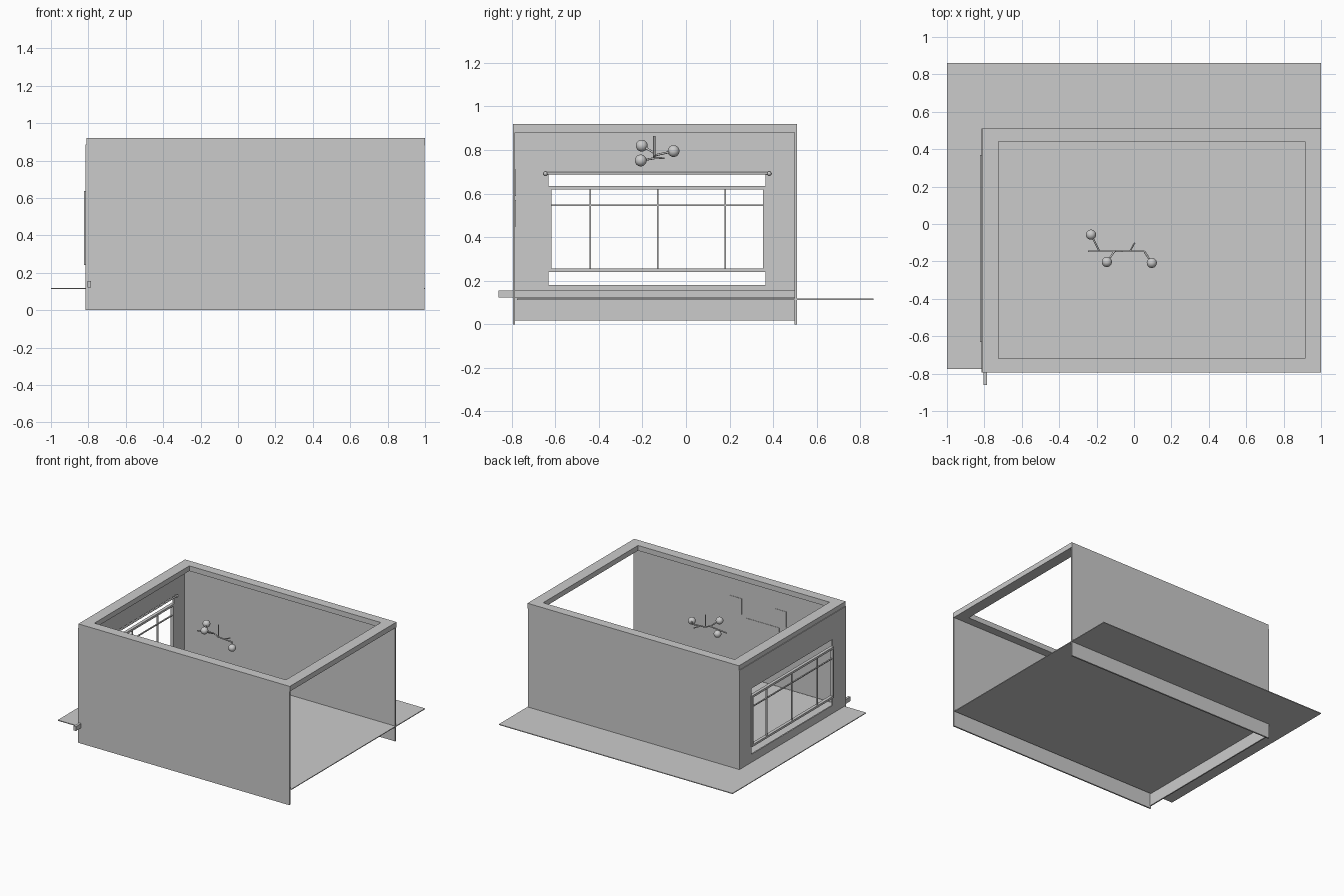
import bpy, bmesh
from mathutils import Vector

if "Cube" in bpy.data.objects:
    bpy.data.objects.remove(bpy.data.objects["Cube"])


def finish(name, bm, smooth=False):
    bmesh.ops.recalc_face_normals(bm, faces=bm.faces)
    for f in bm.faces:
        f.smooth = smooth
    me = bpy.data.meshes.new(name)
    bm.to_mesh(me)
    bm.free()
    ob = bpy.data.objects.new(name, me)
    bpy.context.collection.objects.link(ob)
    return ob


def box(name, x, y, z):
    bm = bmesh.new()
    bmesh.ops.create_cube(bm, size=1)
    for v in bm.verts:
        v.co = [(r[0] + r[1]) / 2 + c * (r[1] - r[0]) for c, r in zip(v.co, (x, y, z))]
    return finish(name, bm)


def ring(name, place, outer, inner, depth):
    """Rectangular frame; rectangles are (u0, u1, v0, v1)."""
    bm = bmesh.new()
    loops = []
    for d in depth:
        for u0, u1, v0, v1 in (outer, inner):
            corners = [(u0, v0), (u1, v0), (u1, v1), (u0, v1)]
            loops.append([bm.verts.new(place(u, v, d)) for u, v in corners])
    ob, ib, ot, it = loops
    for a, b in ((ob, ib), (ot, it), (ob, ot), (ib, it)):
        for i in range(4):
            j = (i + 1) % 4
            bm.faces.new((a[i], a[j], b[j], b[i]))
    return finish(name, bm)


def rod(name, a, b, r=0.005, n=12):
    a, b = Vector(a), Vector(b)
    bm = bmesh.new()
    bmesh.ops.create_cone(bm, cap_ends=True, segments=n, radius1=r, radius2=r,
                          depth=(b - a).length)
    ob = finish(name, bm)
    for p in ob.data.polygons:
        p.use_smooth = len(p.vertices) == 4
    ob.location = (a + b) / 2
    ob.rotation_euler = (b - a).to_track_quat('Z', 'Y').to_euler()
    return ob


def ball(name, c, r):
    bm = bmesh.new()
    bmesh.ops.create_uvsphere(bm, u_segments=32, v_segments=16, radius=r)
    finish(name, bm, True).location = c


def on_x(u, v, d):
    return (d, u, v)


def on_z(u, v, d):
    return (u, v, d)


# Floor and the two long walls
box("floor", (-1, 1), (-0.775, 0.86), (0.112, 0.118))
box("front_wall", (-0.815, 0.997), (-0.795, -0.784), (0.005, 0.885))
box("back_wall", (-0.815, 0.997), (0.498, 0.51), (0.005, 0.885))
box("front_wall_foot", (-0.815, 0.997), (-0.795, -0.784), (0, 0.005))
box("back_wall_foot", (-0.815, 0.997), (0.498, 0.51), (0, 0.005))

# Left wall with its window opening, and the open ceiling border
ring("window_wall", on_x, (-0.784, 0.498, 0.018, 0.885),
     (-0.63, 0.366, 0.18, 0.69), (-0.815, -0.805))
ring("ceiling_border", on_z, (-0.81, 1, -0.795, 0.51),
     (-0.725, 0.915, -0.72, 0.44), (0.88, 0.92))

# Skirting bar projecting past the front corner
box("skirting", (-0.805, -0.786), (-0.86, 0.498), (0.122, 0.156))

# Window frame and glazing bars
ring("window_frame", on_x, (-0.632, 0.368, 0.24, 0.636),
     (-0.618, 0.354, 0.256, 0.62), (-0.824, -0.8))
for y in (-0.44, -0.13, 0.18):
    box("window_mullion", (-0.82, -0.808), (y - 0.003, y + 0.003), (0.24, 0.62))
box("window_transom", (-0.819, -0.809), (-0.62, 0.356), (0.542, 0.549))

# Curtain rail with end knobs
rod("curtain_rail", (-0.79, -0.645, 0.693), (-0.79, 0.385, 0.693), 0.006)
for y in (-0.645, 0.382):
    ball("rail_knob", (-0.79, y, 0.692), 0.01)
    box("rail_bracket", (-0.806, -0.79), (y - 0.004, y + 0.004), (0.689, 0.697))

# Thin pictures on the inside of the front wall
for x0, x1, z0, z1 in ((-0.31, -0.22, 0.59, 0.71), (0.07, 0.17, 0.59, 0.71),
                       (-0.25, 0.03, 0.45, 0.57)):
    box("picture", (x0, x1), (-0.785, -0.781), (z0, z1))

# Branching ceiling lamp: stem, crooked bar, arms with globes
Y = -0.146
joint = (-0.065, Y, 0.77)
rod("lamp_stem", joint, (-0.065, Y, 0.865))
bar = [(-0.245, Y, 0.772), (-0.1, Y, 0.787), joint, (0.055, Y, 0.762)]
for a, b in zip(bar, bar[1:]):
    rod("lamp_bar", a, b)
for root, tip in (((-0.185, Y, 0.775), (-0.23, -0.057, 0.795)),
                  ((-0.105, Y, 0.787), (-0.145, -0.203, 0.82)),
                  ((0.055, Y, 0.762), (0.095, -0.208, 0.752))):
    rod("lamp_arm", root, tip)
    ball("lamp_globe", tip, 0.027)
rod("lamp_spur", (-0.022, Y, 0.766), (0.004, -0.1, 0.762), 0.004)
